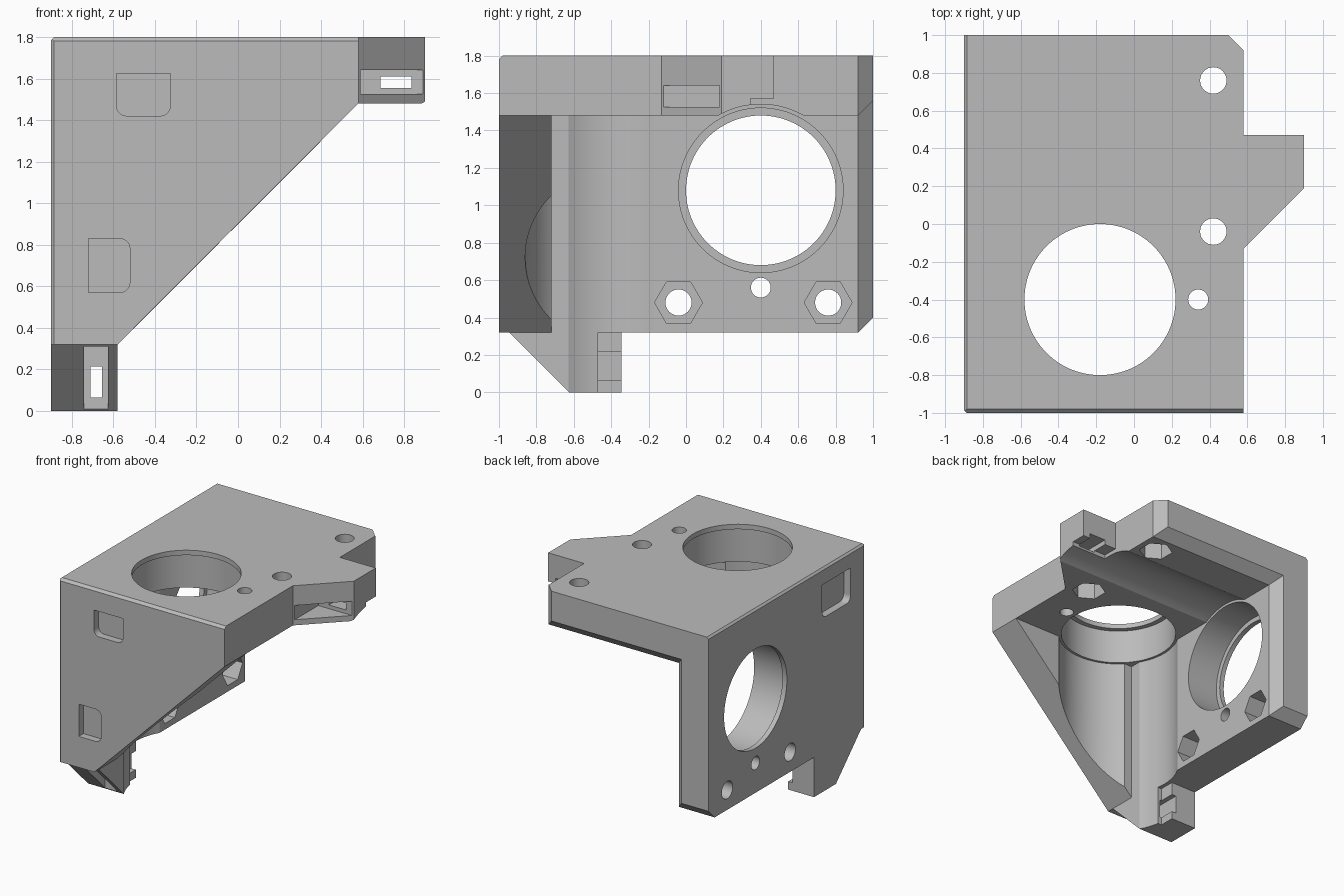
import bpy, bmesh, math

if "Cube" in bpy.data.objects:
    bpy.data.objects.remove(bpy.data.objects["Cube"])

grey = bpy.data.materials.new("plain_grey")
grey.use_nodes = True
grey.diffuse_color = (0.5, 0.5, 0.5, 1)
grey.node_tree.nodes["Principled BSDF"].inputs["Base Color"].default_value = grey.diffuse_color


def loft(name, lower, upper):
    """Solid between two matching rings of 3D points."""
    bm = bmesh.new()
    a = [bm.verts.new(p) for p in lower]
    b = [bm.verts.new(p) for p in upper]
    bm.faces.new(a)
    bm.faces.new(b)
    for i in range(len(a)):
        j = (i + 1) % len(a)
        bm.faces.new((a[i], a[j], b[j], b[i]))
    bmesh.ops.recalc_face_normals(bm, faces=bm.faces)
    mesh = bpy.data.meshes.new(name)
    bm.to_mesh(mesh)
    bm.free()
    mesh.materials.append(grey)
    ob = bpy.data.objects.new(name, mesh)
    bpy.context.collection.objects.link(ob)
    return ob


def prism(name, pts, axis, start, end):
    def at(t):
        return [p[:axis] + (t,) + p[axis:] for p in pts]
    return loft(name, at(start), at(end))


def plate_prism(name, pts, start, end, upright):
    """Outline (distance from corner, y) pushed through a plate by depth."""
    def at(d):
        if upright:
            return [(d - 0.9, y, 1.8 - u) for u, y in pts]
        return [(u - 0.9, y, 1.8 - d) for u, y in pts]
    return loft(name, at(start), at(end))


def ring(u, y, r, n=96):
    return [(u + r * math.sin(math.tau * i / n), y + r * math.cos(math.tau * i / n))
            for i in range(n)]


def rect(u0, u1, v0, v1):
    return [(u0, v0), (u1, v0), (u1, v1), (u0, v1)]


def rounded(u0, u1, v0, v1, corners, r=0.05):
    """Rectangle with the listed corners rounded (0 = low, low; then round)."""
    pts = []
    for k, (u, v) in enumerate(rect(u0, u1, v0, v1)):
        if k not in corners:
            pts.append((u, v))
            continue
        cu = u + r if u == u0 else u - r
        cv = v + r if v == v0 else v - r
        for i in range(7):
            a = math.pi + k * math.pi / 2 + i * math.pi / 12
            pts.append((cu + r * math.cos(a), cv + r * math.sin(a)))
    return pts


adds, cuts = [], []

# Two plates with the same layout: top (flat) and side (upright)
for label, upright, tab, hole in (("top", False, 0.47, -0.4), ("side", True, -0.345, 0.4)):
    outline = [(0, -1), (1.48, -1), (1.48, tab - 0.6), (1.8, tab - 0.28), (1.8, tab),
               (1.48, tab), (1.48, 0.92), (1.4, 1), (0, 1)]
    adds.append(plate_prism(label + "_plate", outline, 0, 0.32, upright))

    def cut(part, pts, start, end):
        cuts.append(plate_prism(label + part, pts, start, end, upright))

    # Bore: thin lip, seat, then clearance channel
    cut("_lip", ring(0.72, hole, 0.4), -0.1, 0.1)
    cut("_seat", ring(0.72, hole, 0.44), 0.04, 0.4)
    cut("_channel", ring(0.72, hole, 0.46), 0.32, 2)
    # Bolt holes with nut traps, and a locating hole
    for y in (-0.04, 0.76):
        cut("_bolt", ring(1.32, y, 0.07, 32), -0.1, 0.4)
        cut("_nut", ring(1.32, y, 0.128, 6), 0.16, 0.4)
    cut("_pin", ring(1.24, hole, 0.053, 32), -0.1, 0.4)
    # Tab pocket, slit and rear notch
    cut("_pocket", rect(1.49, 1.9, tab - 0.7, tab - 0.29), 0.16, 0.275)
    cut("_slit", rect(1.585, 1.735, tab - 0.4, tab + 0.05), 0.19, 0.245)
    cut("_notch", rect(1.48, 1.9, tab - 0.125, tab + 0.1), 0.23, 0.4)

# Front gusset plate
adds.append(prism("front_plate", [(-0.9, 0.32), (-0.58, 0.32), (0.58, 1.48), (0.58, 1.8),
                                  (-0.9, 1.8)], 1, -1, -0.72))

# Bevelled inner rim at the back
cuts.append(loft("rim_bevel",
                 [(x, 0.92, z) for x, z in rect(-0.58, 2, -1, 1.48)],
                 [(x, 1.02, z) for x, z in rect(-0.68, 2, -1, 1.58)]))

# Small outer edge bevels
cuts.append(prism("left_top_bevel", [(-0.92, 1.765), (-0.865, 1.82), (-0.92, 1.82)], 1, -2, 2))
cuts.append(prism("front_top_bevel", [(-1.02, 1.76), (-0.96, 1.82), (-1.02, 1.82)], 0, -2, 2))
cuts.append(prism("front_left_bevel", [(-0.92, -0.965), (-0.865, -1.02), (-0.92, -1.02)], 2, -1, 3))

# Shallow recesses in the outer walls
cuts.append(prism("front_upper_recess", rounded(-0.585, -0.325, 1.42, 1.625, (0, 1)), 1, -1.1, -0.94))
cuts.append(prism("front_lower_recess", rounded(-0.72, -0.52, 0.57, 0.83, (1, 2)), 1, -1.1, -0.94))
cuts.append(prism("left_recess", rounded(-0.81, -0.45, 1.4, 1.67, (0, 1)), 0, -1, -0.84))

# Join the plates and cut the openings
body = adds[0]
for tool in adds[1:] + cuts:
    mod = body.modifiers.new(tool.name, "BOOLEAN")
    mod.operation = "UNION" if tool in adds else "DIFFERENCE"
    mod.solver = "EXACT"
    mod.object = tool
    tool.hide_render = True
bpy.ops.object.select_all(action="DESELECT")
bpy.context.view_layer.objects.active = body
body.select_set(True)
for mod in list(body.modifiers):
    bpy.ops.object.modifier_apply(modifier=mod.name)
for tool in adds[1:] + cuts:
    bpy.data.objects.remove(tool)
body.name = "corner_bracket"
body.data.materials.clear()
body.data.materials.append(grey)
bpy.ops.object.shade_smooth_by_angle(angle=math.radians(20))
